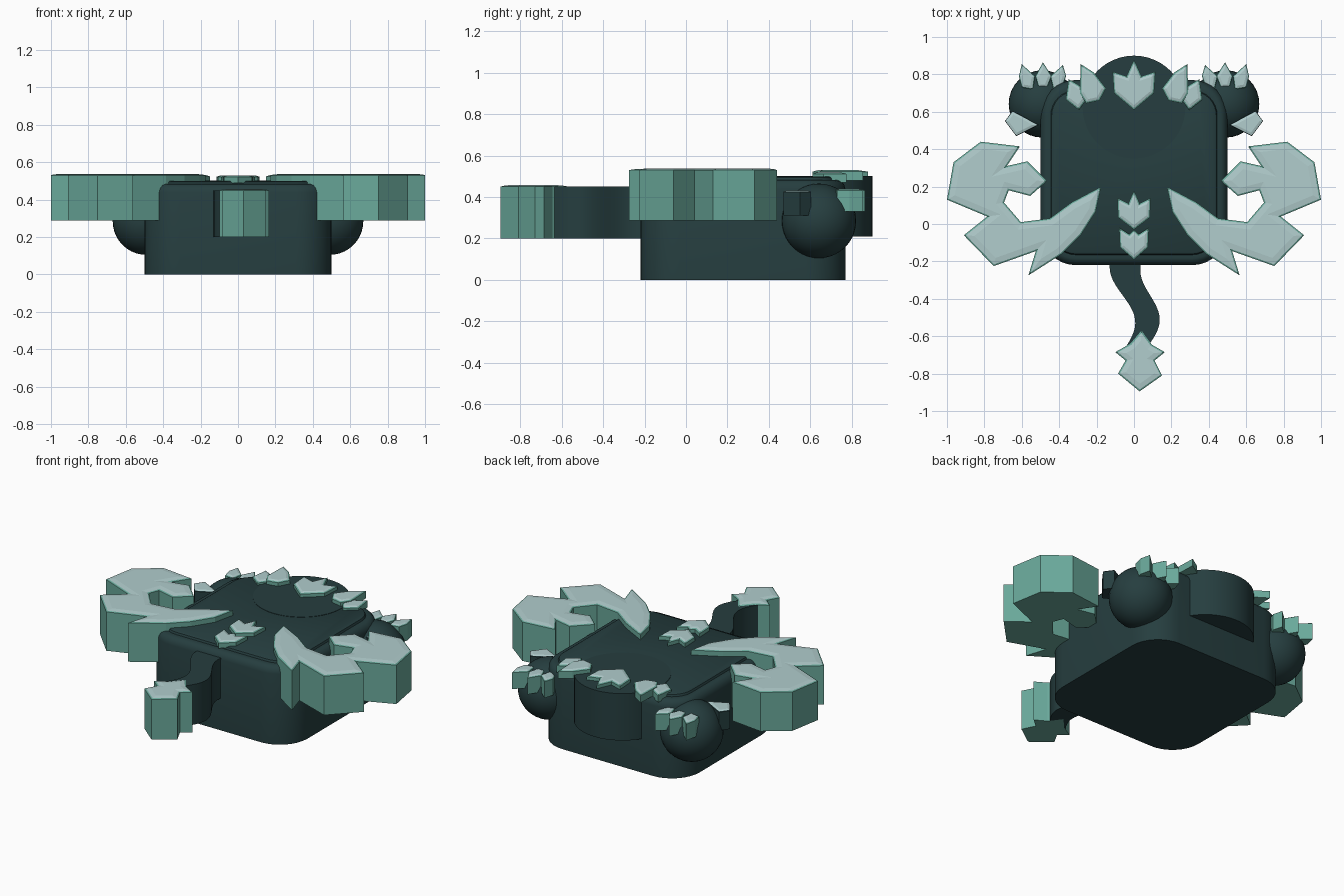
import bpy, bmesh, math

if "Cube" in bpy.data.objects:
    bpy.data.objects.remove(bpy.data.objects["Cube"])


def material(name, rgb):
    m = bpy.data.materials.new(name)
    m.diffuse_color = (*rgb, 1)
    m.use_nodes = True
    m.node_tree.nodes["Principled BSDF"].inputs["Base Color"].default_value = m.diffuse_color
    return m


DARK = material("dark teal", (0.019, 0.048, 0.050))
MID = material("crystal green", (0.145, 0.400, 0.330))
LIGHT = material("pale crystal", (0.440, 0.610, 0.610))


def finish(bm, name, mats, smooth=False):
    bmesh.ops.recalc_face_normals(bm, faces=bm.faces)
    me = bpy.data.meshes.new(name)
    bm.to_mesh(me)
    bm.free()
    ob = bpy.data.objects.new(name, me)
    bpy.context.collection.objects.link(ob)
    for m in mats:
        me.materials.append(m)
    if smooth:
        bpy.ops.object.select_all(action='DESELECT')
        ob.select_set(True)
        bpy.context.view_layer.objects.active = ob
        bpy.ops.object.shade_smooth_by_angle(angle=math.radians(35))
    return ob


def loft(name, rings):
    """Closed solid through a stack of matching outlines."""
    bm = bmesh.new()
    loops = [[bm.verts.new(p) for p in r] for r in rings]
    n = len(loops[0])
    for a, b in zip(loops, loops[1:]):
        for i in range(n):
            j = (i + 1) % n
            bm.faces.new((a[i], a[j], b[j], b[i]))
    bm.faces.new(loops[0][::-1])
    bm.faces.new(loops[-1])
    return finish(bm, name, [DARK], True)


def crystal(name, outline, z0, z1, ridge=0.012, side=MID, rim=0.008):
    """Flat-sided prism with a coloured rim and a pale, slightly stepped top."""
    bm = bmesh.new()
    step = 0.004
    top = z1 - 2 * step
    lo = [bm.verts.new((x, y, z0)) for x, y in outline]
    hi = [bm.verts.new((x, y, top)) for x, y in outline]
    n = len(lo)
    for i in range(n):
        j = (i + 1) % n
        bm.faces.new((lo[i], lo[j], hi[j], hi[i]))
    bm.faces.new(lo)
    cap = bm.faces.new(hi)
    bmesh.ops.recalc_face_normals(bm, faces=bm.faces)
    for width in (rim, ridge):
        ring = bmesh.ops.inset_region(bm, faces=[cap], thickness=width, depth=step,
                                      use_even_offset=True)["faces"]
        if width == ridge:
            for f in ring:
                f.material_index = 1
    cap.material_index = 1
    return finish(bm, name, [side, LIGHT])


def both_sides(name, outline, *args, **kw):
    for label, s in (("left", 1), ("right", -1)):
        crystal(f"{label}_{name}", [(s * x, y) for x, y in outline], *args, **kw)


def symmetric(half):
    """Complete an outline given from its tip to its base on the right half."""
    return half + [(-x, y) for x, y in half[-2:0:-1]]


# Body: rounded block with a soft shoulder and a raised top panel
def body_ring(inset, z, radius=0.19, steps=8):
    pts = []
    r = radius - inset
    for k, (sx, sy) in enumerate(((1, 1), (-1, 1), (-1, -1), (1, -1))):
        cx, cy = sx * (0.5 - radius), 0.275 + sy * (0.495 - radius)
        for i in range(steps + 1):
            a = math.pi / 2 * (k + i / steps)
            pts.append((cx + r * math.cos(a), cy + r * math.sin(a), z))
    return pts


loft("body", [body_ring(i, z) for i, z in
              ((0, 0), (0, 0.44), (0.006, 0.46), (0.02, 0.477), (0.035, 0.483),
               (0.055, 0.483), (0.06, 0.495), (0.068, 0.5))])

# Head: round drum overlapping the far end of the body
N = 48
loft("head", [[(0.275 * math.cos(2 * math.pi * i / N),
                0.625 + 0.275 * math.sin(2 * math.pi * i / N), z) for i in range(N)]
              for z in (0.21, 0.502)])

# Feet: spheres
for label, s in (("left", -1), ("right", 1)):
    bm = bmesh.new()
    bmesh.ops.create_uvsphere(bm, u_segments=32, v_segments=20, radius=0.18)
    bmesh.ops.translate(bm, verts=bm.verts, vec=(s * 0.49, 0.642, 0.285))
    finish(bm, f"{label}_foot", [DARK], True)

# Tail: thick wavy ribbon, tapering away from the body
edge_a, edge_b = [], []
for i in range(25):
    t = i / 24
    y = -0.15 - 0.51 * t
    c = 0.012 - 0.06 * math.cos(math.pi * max(0, (-0.24 - y) / 0.28))
    w = 0.087 - 0.03 * t
    edge_a.append((c - w, y))
    edge_b.append((c + w, y))
tail = edge_a + edge_b[::-1]
loft("tail", [[(x, y, z) for x, y in tail] for z in (0.2, 0.45)])

# Tail tip crystal
crystal("tail_crystal",
        [(0.04, -0.57), (0.095, -0.645), (0.165, -0.685), (0.11, -0.73), (0.15, -0.81),
         (0.03, -0.895), (-0.085, -0.80), (-0.045, -0.73), (-0.10, -0.685), (-0.02, -0.64)],
        0.2, 0.458, ridge=0.025)

# Large curled crystals on both flanks
both_sides("flank_crystal",
           [(-0.82, 0.44), (-0.61, 0.415), (-0.68, 0.31), (-0.57, 0.335), (-0.465, 0.23),
            (-0.555, 0.15), (-0.67, 0.18), (-0.695, 0.115), (-0.605, 0.01), (-0.45, 0.03),
            (-0.335, 0.115), (-0.175, 0.20), (-0.205, 0.065), (-0.285, -0.06),
            (-0.385, -0.16), (-0.565, -0.275), (-0.525, -0.145), (-0.75, -0.225),
            (-0.91, -0.06), (-0.785, 0.04), (-1.0, 0.13), (-0.965, 0.33)],
           0.288, 0.538, ridge=0.03)

# Small crystals along the centre line
crystal("head_crystal", symmetric([(0, 0.88), (0.04, 0.79), (0.115, 0.815), (0.107, 0.70),
                                   (0, 0.61)]), 0.49, 0.53)
crystal("back_crystal", symmetric([(0, 0.18), (0.03, 0.11), (0.09, 0.14), (0.085, 0.035),
                                   (0, -0.03)]), 0.49, 0.53)
crystal("rear_crystal", symmetric([(0, -0.03), (0.025, -0.055), (0.08, -0.02),
                                   (0.075, -0.125), (0, -0.19)]), 0.49, 0.53)

# Crystals either side of the head
both_sides("cheek_crystal", [(-0.285, 0.855), (-0.215, 0.81), (-0.15, 0.725), (-0.185, 0.66),
                             (-0.255, 0.645), (-0.29, 0.70)], 0.48, 0.532)
both_sides("shoulder_crystal", [(-0.35, 0.775), (-0.265, 0.725), (-0.255, 0.665),
                                (-0.295, 0.61), (-0.365, 0.665)], 0.47, 0.52)

# Foot claws
for label, pts in (
        ("outer", [(-0.60, 0.855), (-0.53, 0.79), (-0.54, 0.72), (-0.60, 0.73), (-0.615, 0.79)]),
        ("middle", [(-0.487, 0.865), (-0.44, 0.79), (-0.465, 0.73), (-0.51, 0.73), (-0.527, 0.79)]),
        ("inner", [(-0.38, 0.85), (-0.363, 0.79), (-0.385, 0.73), (-0.43, 0.72), (-0.447, 0.79)])):
    both_sides(f"{label}_claw", pts, 0.33, 0.44, rim=0.005)

# Dark-sided thumb claws
both_sides("thumb_claw", [(-0.69, 0.55), (-0.65, 0.605), (-0.51, 0.53), (-0.63, 0.47)],
           0.31, 0.432, side=DARK, rim=0.003)
